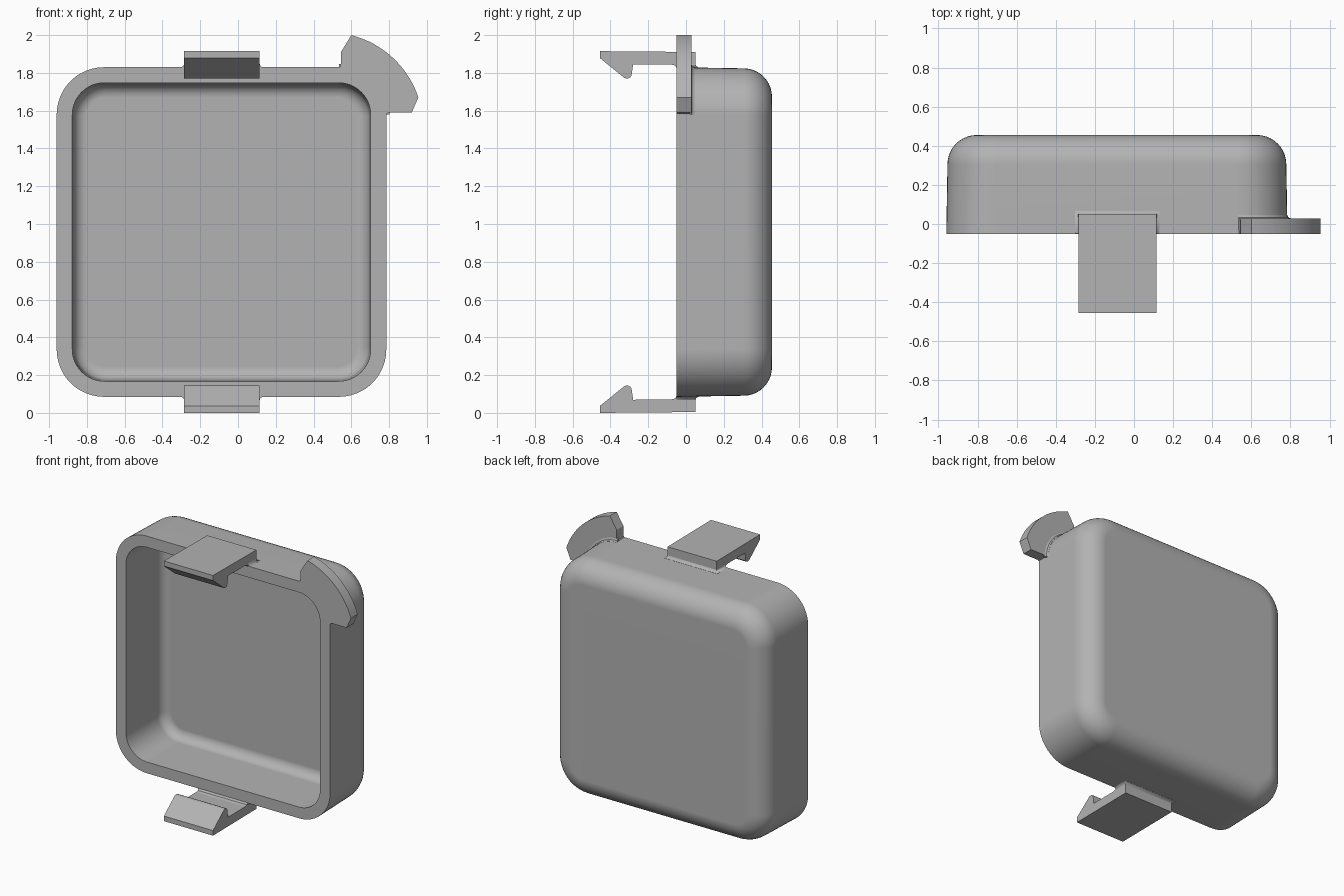
import bpy, bmesh, math
from math import cos, sin, pi

if "Cube" in bpy.data.objects:
    bpy.data.objects.remove(bpy.data.objects["Cube"], do_unlink=True)

CX, CZ = -0.0875, 0.9575        # centre of the square cover
FRONT, BACK = -0.05, 0.455
HALF, RADIUS = 0.8725, 0.25

grey = bpy.data.materials.new("plain grey")
grey.diffuse_color = (0.45, 0.45, 0.45, 1)
grey.use_nodes = True
grey.node_tree.nodes["Principled BSDF"].inputs["Base Color"].default_value = (0.45, 0.45, 0.45, 1)


def loft(name, rings, caps=True):
    """Join equal-length rings of points with quads and cap both ends."""
    bm = bmesh.new()
    rows = [[bm.verts.new(p) for p in ring] for ring in rings]
    n = len(rows[0])
    for a, b in zip(rows, rows[1:]):
        for i in range(n):
            j = (i + 1) % n
            bm.faces.new((a[i], a[j], b[j], b[i]))
    if caps:
        bm.faces.new(rows[0][::-1])
        bm.faces.new(rows[-1])
    bmesh.ops.recalc_face_normals(bm, faces=bm.faces)
    mesh = bpy.data.meshes.new(name)
    bm.to_mesh(mesh)
    bm.free()
    mesh.materials.append(grey)
    ob = bpy.data.objects.new(name, mesh)
    bpy.context.collection.objects.link(ob)
    return ob


def activate(ob):
    bpy.ops.object.select_all(action='DESELECT')
    ob.select_set(True)
    bpy.context.view_layer.objects.active = ob


def smooth(ob, degrees=30):
    activate(ob)
    bpy.ops.object.shade_smooth_by_angle(angle=math.radians(degrees))
    mod = ob.modifiers.new("Even shading", 'WEIGHTED_NORMAL')
    mod.keep_sharp = True


def arc(cx, cz, r, start, end, steps):
    """Points on an arc, angles in degrees."""
    angles = [math.radians(start + (end - start) * i / steps) for i in range(steps + 1)]
    return [(cx + r * cos(a), cz + r * sin(a)) for a in angles]


def square_ring(half, r, y):
    """Rounded square lying in the xz plane."""
    c = half - r
    corners = [(c, c), (-c, c), (-c, -c), (c, -c)]
    return [(x, y, z) for k, (sx, sz) in enumerate(corners)
            for x, z in arc(CX + sx, CZ + sz, r, 90 * k, 90 * k + 90, 12)]


def pan(half, draft, corner, depth, fillet):
    """Rings from the open rim to a flat floor with a rounded edge."""
    rings = [square_ring(half, corner, FRONT)]
    for i in range(11):
        a = i / 10 * pi / 2
        inset = fillet * (1 - cos(a))
        rings.append(square_ring(half - draft - inset, corner - inset,
                                 depth - fillet + fillet * sin(a)))
    return rings


# Hollow cover: inner floor, inner wall, rim, outer wall, back
inner = pan(0.79, 0.007, 0.17, 0.375, 0.07)
outer = pan(HALF, 0.006, RADIUS, BACK, 0.15)
cover = loft("cover", inner[::-1] + outer)

# Curved corner tab, joined into the wall of the cover
ccx, ccz = CX + HALF - RADIUS, CZ + HALF - RADIUS
outline = [(0.53, 1.825), (0.541, 1.834), (0.545, 1.85), (0.545, 1.91)]
outline += arc(0.476, 1.51, 0.505, 75.8, 18.5, 20)
outline += [(0.92, 1.59), (0.80, 1.59), (0.788, 1.585), (0.78, 1.57)]
outline += arc(ccx, ccz, RADIUS - 0.04, 0, 90, 12)
tab = loft("corner_tab", [[(x, y, z) for x, z in outline] for y in (FRONT, 0.028)])
union = cover.modifiers.new("Join tab", 'BOOLEAN')
union.operation, union.solver, union.object = 'UNION', 'EXACT', tab
activate(cover)
bpy.ops.object.modifier_apply(modifier=union.name)
bpy.data.objects.remove(tab, do_unlink=True)
smooth(cover)

# Small fillet behind the corner tab
section = [(-0.02, 0.02), (0.018, 0.02), (0.018, 0.028), (0.005, 0.033), (-0.001, 0.046), (-0.02, 0.046)]
sweep = []
for i in range(13):
    a = i / 12 * pi / 2
    sweep.append([(ccx + (RADIUS + d) * cos(a), y, ccz + (RADIUS + d) * sin(a)) for d, y in section])
smooth(loft("tab_fillet", sweep))

# Snap clips above and below: hooked profile in y and height from the centre
hook = [(0.05, 0.953), (-0.455, 0.9575), (-0.455, 0.92), (-0.325, 0.815), (-0.31, 0.812),
        (-0.295, 0.818), (-0.288, 0.83), (-0.28, 0.888), (-0.08, 0.887), (-0.06, 0.882),
        (-0.05, 0.87), (-0.045, 0.84), (0.045, 0.84), (0.05, 0.88)]
CLIP_X, CLIP_W = -0.085, 0.2
for side, sign in (("top", 1), ("bottom", -1)):
    loft(side + "_clip", [[(CLIP_X + s * CLIP_W, y, CZ + sign * h) for y, h in hook] for s in (-1, 1)])
    # Flared foot where the clip meets the wall
    foot = []
    for grow, h in ((0, 0.89), (0.004, 0.879), (0.016, 0.8715), (0.016, 0.85)):
        w = CLIP_W + grow
        foot.append([(CLIP_X + sx * w, y, CZ + sign * h) for sx, y in
                     ((-1, -0.049), (1, -0.049), (1, 0.05 + grow), (-1, 0.05 + grow))])
    smooth(loft(side + "_clip_foot", foot), 50)
